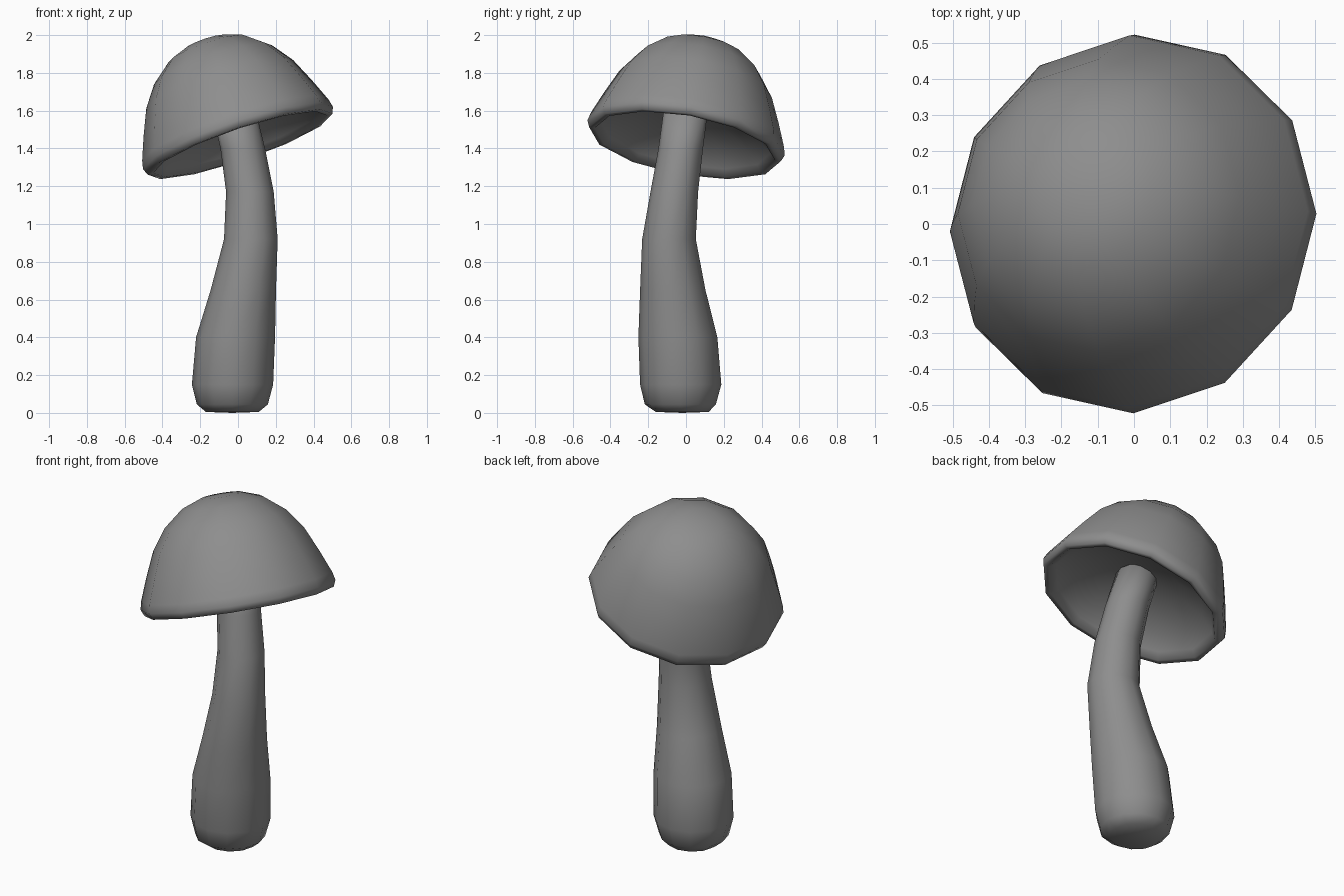
import bpy, bmesh, math
from mathutils import Vector, Matrix

if "Cube" in bpy.data.objects:
    bpy.data.objects.remove(bpy.data.objects["Cube"])

SIDES = 12

grey = bpy.data.materials.new("plain grey")
grey.use_nodes = True
colour = (0.27, 0.27, 0.27, 1)
grey.diffuse_color = colour
grey.node_tree.nodes["Principled BSDF"].inputs["Base Color"].default_value = colour


def loft(name, rings, matrix=Matrix()):
    """Bridge (centre, radius) rings in order; a radius of zero makes a pole."""
    bm = bmesh.new()
    loops = []
    for centre, radius in rings:
        count = SIDES if radius else 1
        loops.append([bm.verts.new(Vector(centre) + radius * Vector((math.cos(a), math.sin(a), 0)))
                      for a in (math.tau * i / SIDES for i in range(count))])
    for low, high in zip(loops, loops[1:]):
        for i in range(SIDES):
            j = i + 1
            quad = [low[i % len(low)], low[j % len(low)],
                    high[j % len(high)], high[i % len(high)]]
            bm.faces.new(list(dict.fromkeys(quad)))
    bmesh.ops.recalc_face_normals(bm, faces=bm.faces)
    bm.transform(matrix)
    mesh = bpy.data.meshes.new(name)
    bm.to_mesh(mesh)
    bm.free()
    mesh.materials.append(grey)
    mesh.shade_smooth()
    obj = bpy.data.objects.new(name, mesh)
    bpy.context.collection.objects.link(obj)
    return obj


# Bent stem, thick at the foot
stem_path = [
    ((-.03, -.02, 0), 0), ((-.03, -.02, .005), .14), ((-.03, -.03, .045), .188),
    ((-.029, -.028, .15), .215), ((-.013, -.043, .4), .209), ((.028, -.07, .65), .173),
    ((.068, -.09, .92), .142), ((.063, -.062, 1.17), .126), ((.025, -.028, 1.4), .118),
    ((-.025, 0, 1.61), .117), ((-.025, 0, 1.62), 0),
]
loft("stem", stem_path)

# Tilted hollow cap: outer dome, rounded lip, shallow underside
cap_profile = [
    (0, .553), (.11, .544), (.22, .503), (.33, .415), (.41, .305), (.47, .17),
    (.52, .045), (.53, 0), (.515, -.035), (.485, -.035), (.455, 0),
    (.38, .06), (.22, .125), (0, .15),
]
axis = Vector((-.34, .18, 1)).normalized()
tilt = Vector((0, 0, 1)).rotation_difference(axis).to_matrix().to_4x4()
twist = Matrix.Rotation(math.radians(1.5), 4, "Z")
loft("cap", [((0, 0, h), r) for r, h in cap_profile],
     Matrix.Translation((0, 0, 1.455)) @ tilt @ twist)
